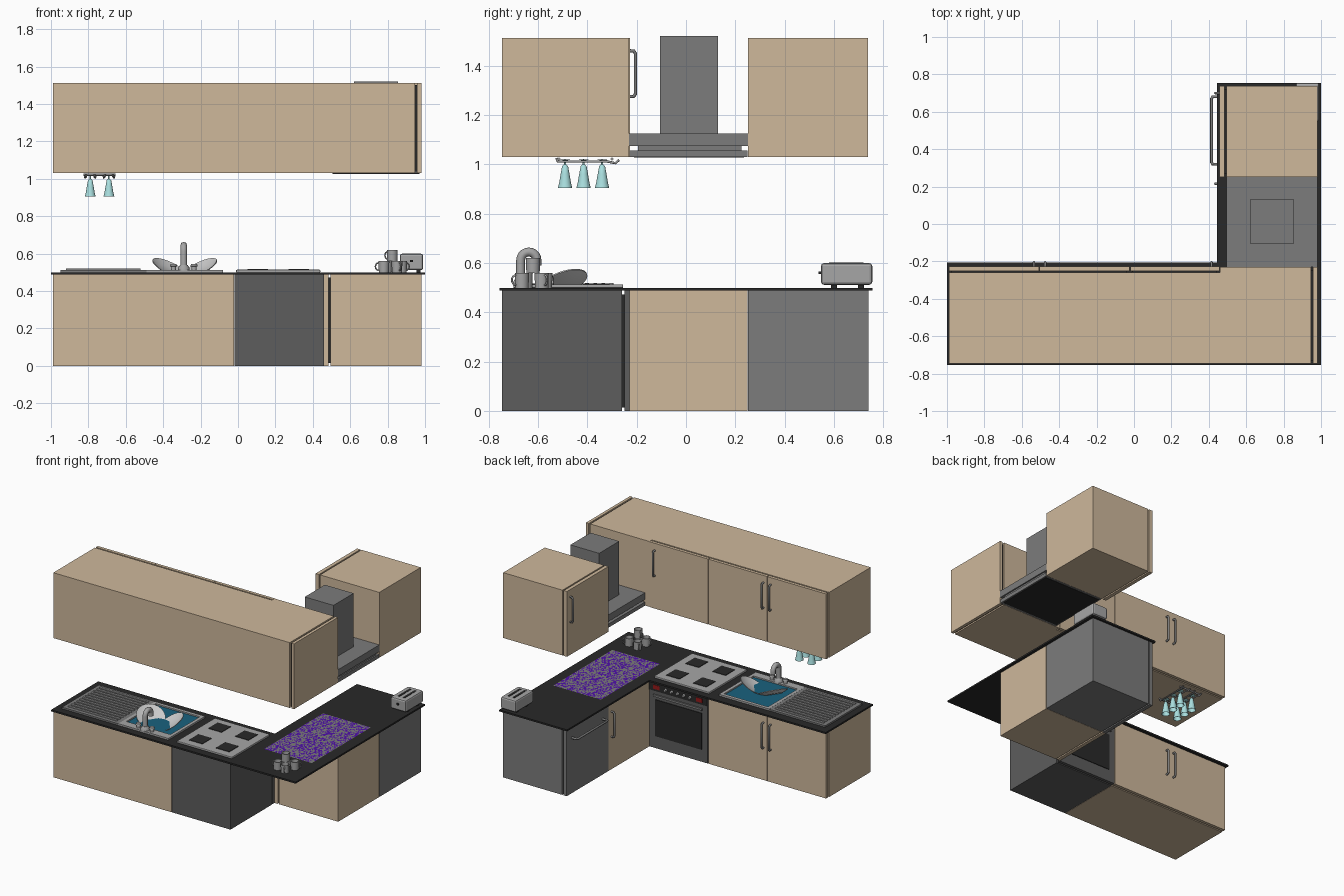
import bpy, bmesh, math, random
from mathutils import Matrix

if "Cube" in bpy.data.objects:
    bpy.data.objects.remove(bpy.data.objects["Cube"])
random.seed(4)


def mat(name, r, g, b):
    m = bpy.data.materials.new(name)
    m.diffuse_color = (r, g, b, 1)
    m.use_nodes = True
    m.node_tree.nodes["Principled BSDF"].inputs["Base Color"].default_value = m.diffuse_color
    return m


WOOD = mat("wood", .62, .48, .33)
BLACK = mat("black", .022, .022, .022)
DARK = mat("dark_steel", .11, .11, .11)
STEEL = mat("steel", .2, .2, .2)
CHROME = mat("chrome", .38, .38, .38)
WATER = mat("water", .01, .12, .21)
GLASS = mat("glass", .4, .74, .74)
RED = mat("red", .3, .01, .01)
PURPLE = mat("purple", .08, .005, .4)
WHITE = mat("china", .6, .6, .6)


def finish(name, bm, m, smooth=False):
    me = bpy.data.meshes.new(name)
    bmesh.ops.recalc_face_normals(bm, faces=bm.faces)
    bm.to_mesh(me)
    bm.free()
    ob = bpy.data.objects.new(name, me)
    bpy.context.collection.objects.link(ob)
    me.materials.append(m)
    if smooth:
        bpy.ops.object.select_all(action='DESELECT')
        ob.select_set(True)
        bpy.context.view_layer.objects.active = ob
        bpy.ops.object.shade_smooth_by_angle(angle=math.radians(40))
    return ob


def box(name, x0, x1, y0, y1, z0, z1, m, bevel=0):
    bm = bmesh.new()
    bmesh.ops.create_cube(bm, size=1)
    for v in bm.verts:
        v.co = ((x0 + x1) / 2 + v.co.x * (x1 - x0), (y0 + y1) / 2 + v.co.y * (y1 - y0),
                (z0 + z1) / 2 + v.co.z * (z1 - z0))
    if bevel:
        bmesh.ops.bevel(bm, geom=bm.edges[:], offset=bevel, segments=2, affect='EDGES', profile=.5)
    return finish(name, bm, m)


def lathe(name, profile, loc, m, steps=20, rot=(0, 0, 0)):
    bm = bmesh.new()
    vs = [bm.verts.new((r, 0, z)) for r, z in profile]
    es = [bm.edges.new(p) for p in zip(vs, vs[1:])]
    bmesh.ops.spin(bm, geom=vs + es, axis=(0, 0, 1), cent=(0, 0, 0), angle=2 * math.pi, steps=steps)
    bmesh.ops.remove_doubles(bm, verts=bm.verts, dist=1e-5)
    ob = finish(name, bm, m, True)
    ob.location, ob.rotation_euler = loc, rot
    return ob


def tube(name, pts, r, m, closed=False):
    cu = bpy.data.curves.new(name, 'CURVE')
    cu.dimensions, cu.bevel_depth, cu.bevel_resolution, cu.use_fill_caps = '3D', r, 2, True
    sp = cu.splines.new('POLY')
    sp.points.add(len(pts) - 1)
    sp.use_cyclic_u = closed
    for p, q in zip(sp.points, pts):
        p.co = (*q, 1)
    cu.materials.append(m)
    ob = bpy.data.objects.new(name, cu)
    bpy.context.collection.objects.link(ob)
    bpy.ops.object.select_all(action='DESELECT')
    ob.select_set(True)
    bpy.context.view_layer.objects.active = ob
    bpy.ops.object.convert(target='MESH')
    bpy.ops.object.shade_smooth_by_angle(angle=math.radians(50))


def handle_y(x, z):
    # vertical handle on a door facing +y
    tube("door_handle", [(x, -.23, z), (x, -.212, z), (x, -.205, z + .01), (x, -.205, z + .175),
                         (x, -.212, z + .185), (x, -.23, z + .185)], .007, STEEL)


def handle_x(y, z):
    # vertical handle on a door facing -x
    tube("door_handle", [(.46, y, z), (.442, y, z), (.435, y, z + .01), (.435, y, z + .175),
                         (.442, y, z + .185), (.46, y, z + .185)], .007, STEEL)


def unit_y(name, x0, x1, z, h, m, doors):
    # unit of the long run, front towards +y
    box(name + "_carcass", x0, x1, -.745, -.26, z, z + h, m)
    box(name + "_seal", x0 + .015, x1 - .015, -.262, -.248, z + .015, z + h - .015, BLACK)
    w = (x1 - x0) / doors
    for i in range(doors):
        box(name + "_door", x0 + i * w + .002, x0 + (i + 1) * w - .002, -.25, -.227, z, z + h, m)


def unit_x(name, y0, y1, z, h, m):
    # unit of the short run, front towards -x
    box(name + "_carcass", .495, .98, y0, y1, z, z + h, m)
    box(name + "_seal", .483, .497, y0 + .015, y1 - .015, z + .015, z + h - .015, BLACK)
    box(name + "_door", .458, .485, y0, y1, z, z + h, m)


# base units
unit_y("sink_unit", -.99, -.022, 0, .488, WOOD, 2)
unit_y("oven", -.02, .46, 0, .488, DARK, 1)
unit_x("corner_unit", -.228, .25, 0, .488, WOOD)
unit_x("dishwasher", .252, .74, 0, .488, STEEL)
for x in (-.535, -.475):
    handle_y(x, .24)
    handle_y(x, 1.275)
handle_x(.215, .24)
tube("dishwasher_handle", [(.46, .32, .41), (.42, .32, .41), (.415, .33, .41), (.415, .67, .41),
                           (.42, .68, .41), (.46, .68, .41)], .008, STEEL)

# oven front
box("oven_window", .03, .41, -.228, -.222, .09, .36, BLACK)
box("oven_panel", -.018, .458, -.228, -.220, .425, .485, BLACK)
box("oven_bar", .02, .42, -.222, -.212, .385, .4, STEEL)
for x in (.02, .37):
    box("oven_display", x, x + .05, -.222, -.217, .44, .47, RED)
for i in range(5):
    lathe("oven_knob", [(0, 0), (.011, 0), (.009, .015), (0, .015)], (.12 + i * .05, -.221, .455),
          CHROME, 12, (-math.pi / 2, 0, 0))

# worktop
bm = bmesh.new()
vs = [bm.verts.new((x, y, .488)) for x, y in
      [(-1, -.755), (1, -.755), (1, .755), (.445, .755), (.445, -.205), (-1, -.205)]]
f = bm.faces.new(vs)
up = bmesh.ops.extrude_face_region(bm, geom=[f])
bmesh.ops.translate(bm, vec=(0, 0, .012), verts=[v for v in up['geom'] if isinstance(v, bmesh.types.BMVert)])
finish("worktop", bm, BLACK)

# wall units
unit_y("wall_unit_wide", -.99, -.022, 1.03, .483, WOOD, 2)
unit_y("wall_unit_narrow", -.022, .46, 1.03, .483, WOOD, 1)
handle_y(.415, 1.275)
box("wall_corner_carcass", .46, .945, -.745, -.23, 1.03, 1.513, WOOD)
box("wall_corner_seal", .943, .96, -.73, -.245, 1.04, 1.503, BLACK)
box("wall_corner_door", .958, .98, -.745, -.23, 1.03, 1.513, WOOD)
unit_x("wall_unit_end", .252, .737, 1.03, .483, WOOD)
handle_x(.7, 1.275)

# extractor hood
box("hood_base", .495, .98, -.228, .25, 1.03, 1.057, STEEL)
box("hood_underside", .505, .97, -.21, .235, 1.027, 1.031, BLACK)
box("hood_neck", .52, .97, -.195, .225, 1.056, 1.076, STEEL)
box("hood_top", .495, .98, -.23, .255, 1.075, 1.125, STEEL)
box("hood_chimney", .62, .855, -.105, .13, 1.12, 1.52, STEEL)

# hob
box("hob_plate", -.01, .44, -.7, -.255, .499, .514, CHROME, .004)
for x in (.105, .325):
    for y in (-.59, -.365):
        box("hob_ring", x - .055, x + .055, y - .055, y + .055, .512, .518, BLACK, .002)

# sink and draining board
box("draining_board", -.95, -.49, -.7, -.27, .499, .512, STEEL)
for i in range(12):
    y = -.665 + i * .033
    box("drain_ridge", -.92, -.52, y - .008, y + .008, .51, .52, CHROME, .003)
box("sink_water", -.48, -.09, -.69, -.28, .499, .503, WATER)
for a in [(-.49, -.465, -.7, -.27), (-.105, -.08, -.7, -.27),
          (-.465, -.105, -.7, -.64), (-.465, -.105, -.295, -.27)]:
    box("sink_rim", *a, .499, .513, CHROME)

# plates lying in the water
for x, s in ((-.375, 1), (-.195, -1)):
    lathe("plate", [(0, 0), (.055, 0), (.1, .018), (.1, .023), (.055, .006), (0, .006)],
          (x, -.49, .506), WHITE, 28, (.3, s * .45, 0))

# tap
arch = [(-.29, -.637 - .033 * math.cos(a), .612 + .033 * math.sin(a))
        for a in [math.pi * i / 10 for i in range(11)]]
tube("tap_spout", [(-.29, -.67, .51)] + arch + [(-.29, -.604, .59)], .018, CHROME)
lathe("tap_base", [(0, 0), (.032, 0), (.03, .015), (.02, .03), (0, .03)], (-.29, -.67, .51), CHROME)
for x in (-.345, -.235):
    lathe("tap_knob", [(0, 0), (.014, 0), (.014, .02), (.02, .023), (.016, .035), (0, .035)],
          (x, -.67, .51), CHROME, 14)

# mugs
MUG = [(0, 0), (.027, 0), (.029, .06), (.025, .06), (.023, .006), (0, .006)]
for x, y, z, a in [(.78, -.65, .5, 3), (.85, -.665, .5, 5.2), (.875, -.585, .5, .5),
                   (.795, -.57, .5, 2.4), (.825, -.62, .56, 2.6)]:
    lathe("mug", MUG, (x, y, z), CHROME)
    ring = [(.028 + .018 * math.sin(t), .02 * math.cos(t)) for t in [math.pi * i / 8 for i in range(9)]]
    tube("mug_handle", [(x + r * math.cos(a), y + r * math.sin(a), z + .031 + h) for r, h in ring],
         .004, CHROME)

# toaster
box("toaster_body", .865, .99, .547, .755, .512, .6, CHROME, .012)
for x in (.9, .942):
    box("toaster_slot", x, x + .016, .58, .72, .595, .602, BLACK)
box("toaster_lever", .92, .935, .537, .55, .555, .567, BLACK)
for x in (.89, .965):
    for y in (.6, .71):
        box("toaster_foot", x - .01, x + .01, y - .012, y + .012, .5, .514, BLACK)

# mottled mat
bm = bmesh.new()
bmesh.ops.create_grid(bm, x_segments=39, y_segments=69, size=.5,
                      matrix=Matrix.Translation((.725, -.107, .5035)) @ Matrix.Diagonal((.39, .69, 1, 1)))
for f in bm.faces:
    f.material_index = random.random() < .45
finish("mat", bm, STEEL).data.materials.append(PURPLE)

# glass rack with hanging glasses
for x in (-.79, -.69):
    for s in (-1, 1):
        tube("rack_rail", [(x + s * .022, -.525, 1.026), (x + s * .022, -.52, 1.012),
                           (x + s * .022, -.32, 1.012), (x + s * .027, -.285, 1.005),
                           (x + s * .03, -.272, 1.018)], .005, CHROME)
    for y in (-.49, -.415, -.34):
        lathe("wine_glass", [(0, 1.021), (.024, 1.02), (.004, 1.015), (.004, 1.0), (.012, .993),
                             (.018, .96), (.024, .925), (.029, .905), (.027, .905), (.016, .96),
                             (.01, .988), (0, .99)], (x, y, 0), GLASS)
for y in (-.515, -.3):
    tube("rack_bar", [(-.825, y, 1.022), (-.655, y, 1.022)], .006, CHROME)
